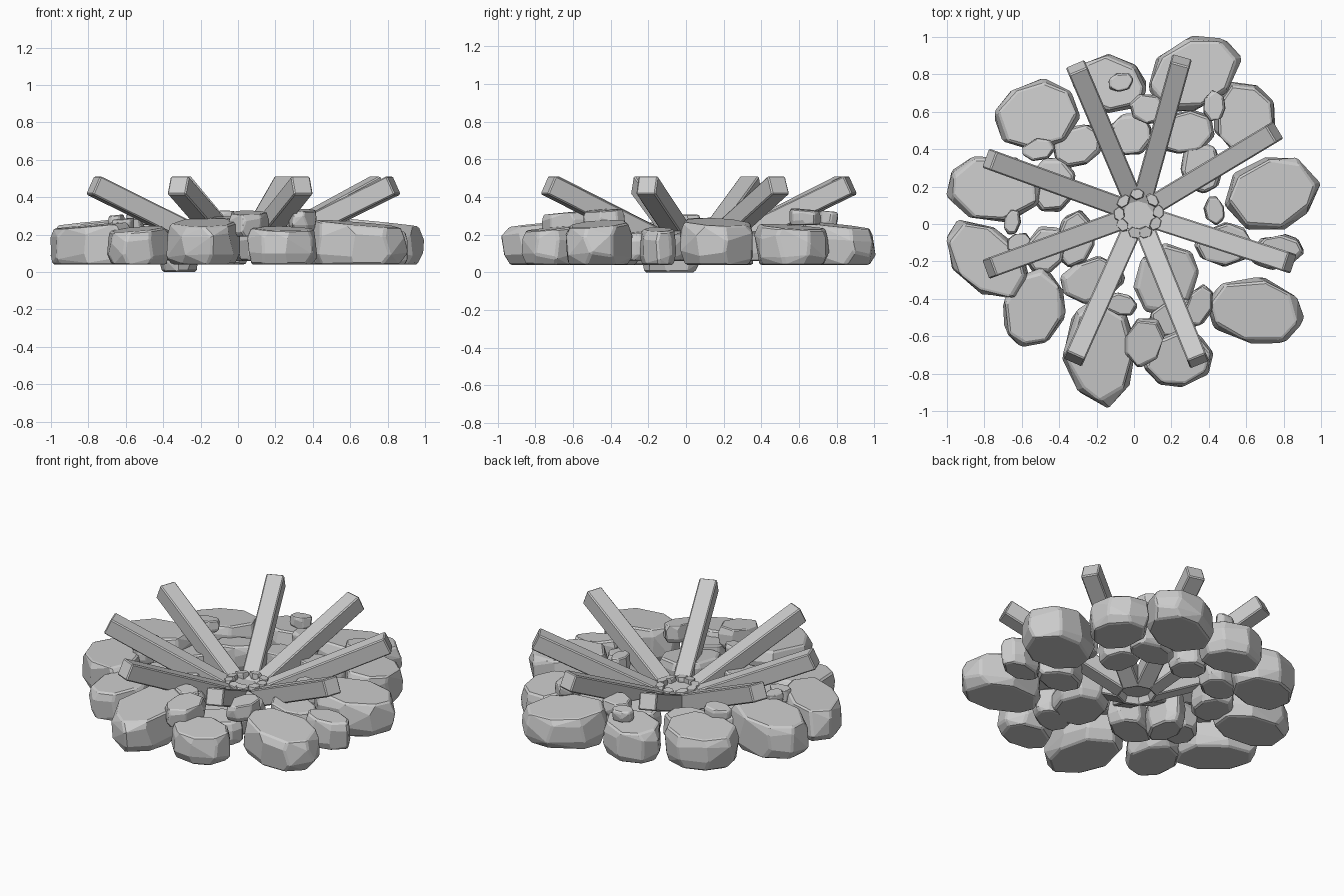
import bpy, bmesh, math, random
from mathutils import Vector, Matrix

if "Cube" in bpy.data.objects:
    bpy.data.objects.remove(bpy.data.objects["Cube"])

random.seed(11)


def finish(bm, name, bevel):
    me = bpy.data.meshes.new(name)
    bm.to_mesh(me)
    bm.free()
    ob = bpy.data.objects.new(name, me)
    bpy.context.collection.objects.link(ob)
    if bevel:
        mod = ob.modifiers.new("worn_edges", 'BEVEL')
        mod.width = bevel
        mod.segments = 1
        mod.limit_method = 'ANGLE'
        mod.angle_limit = math.radians(35)
    return ob


def stone(name, x, y, a, b, rot, z0, z1, n=8, bevel=0.01):
    """Chipped boulder: convex hull of four jittered rings, top sloping outward."""
    rings = [(0.0, 0.88), (0.28, 1.0), (0.74, 1.0), (1.0, 0.9)]
    shape = [random.uniform(.95, 1.06) for _ in range(n)]
    pts = []
    start = random.random()
    for t, s in rings:
        for i in range(n):
            ang = 2 * math.pi * (i + start + random.uniform(-.16, .16)) / n
            r = s * shape[i] * random.uniform(0.96, 1.04)
            h = t if t in (0, 1) else t + random.uniform(-.12, .08)
            pts.append(Vector((r * math.cos(ang), r * math.sin(ang), h)))
    # Fit the jittered outline to its footprint
    for ax, half in ((0, a), (1, b)):
        lo, hi = min(p[ax] for p in pts), max(p[ax] for p in pts)
        for p in pts:
            p[ax] = ((p[ax] - lo) / (hi - lo) * 2 - 1) * half
    turn = Matrix.Rotation(math.radians(rot), 3, 'Z')
    out = Vector((x, y, 0)).normalized()
    bm = bmesh.new()
    for p in pts:
        q = turn @ p
        slope = (a + b) / 2 + q.dot(out)
        bm.verts.new((x + q.x, y + q.y, z0 + (z1 - z0 - 0.1 * slope) * p.z))
    bmesh.ops.convex_hull(bm, input=bm.verts[:])
    loose = [v for v in bm.verts if not v.link_faces]
    bmesh.ops.delete(bm, geom=loose, context='VERTS')
    bmesh.ops.dissolve_limit(bm, angle_limit=math.radians(11),
                             verts=bm.verts[:], edges=bm.edges[:])
    return finish(bm, name, bevel)


# Outer ring of large stones: x, y, half length, half width, turn, top
outer = [
    (.325, .81, .26, .18, 28, .27), (.59, .56, .20, .165, 90, .26),
    (.74, .16, .265, .20, 14, .29), (.76, -.15, .15, .09, 12, .24),
    (.65, -.46, .265, .18, -10, .28), (.235, -.72, .19, .15, 20, .25),
    (-.185, -.69, .30, .20, 95, .29), (-.53, -.45, .22, .17, 70, .25),
    (-.785, -.19, .26, .165, -42, .27), (-.75, .19, .25, .175, -5, .29),
    (-.52, .58, .22, .18, 18, .28), (-.13, .75, .20, .155, -12, .27),
]
for i, (x, y, a, b, r, top) in enumerate(outer):
    stone(f"outer_stone_{i + 1}", x, y, a, b, r, .04, top)

# Inner ring of medium stones
inner = [
    (.27, .49, .16, .11, 15), (-.02, .48, .12, .12, 70), (-.30, .42, .14, .11, 20),
    (-.43, .21, .15, .12, 80), (-.31, -.08, .16, .105, 80), (-.47, -.14, .14, .11, 60),
    (-.22, -.30, .17, .12, 15), (.17, -.30, .20, .17, 60), (.48, -.11, .16, .12, 5),
    (.36, .30, .14, .11, 100), (.22, -.50, .15, .11, 20),
]
for i, (x, y, a, b, r) in enumerate(inner):
    base = 0.0 if i == 4 else 0.06
    stone(f"inner_stone_{i + 1}", x, y, a, b, r, base, .23)

# Small stones wedged on top and between
small = [
    (.05, -.63, .14, .10, 70, .19, .33), (.07, .62, .10, .08, -20, .20, .31),
    (.43, .63, .085, .06, 80, .25, .34), (-.51, .40, .09, .06, 10, .25, .33),
    (-.07, .76, .07, .05, 15, .25, .33), (-.65, .01, .07, .045, 80, .20, .31),
    (-.07, -.43, .09, .06, -10, .20, .30), (.35, -.44, .12, .07, 70, .22, .34),
    (.43, .07, .08, .055, 100, .18, .29), (-.62, -.10, .07, .05, 20, .20, .29),
]
for i, (x, y, a, b, r, z0, z1) in enumerate(small):
    stone(f"small_stone_{i + 1}", x, y, a, b, r, z0, z1, n=7, bevel=.006)

# Square logs fanning up and outward from the hub
HUB = Vector((.025, .055, 0))
for i, deg in enumerate((-18, 31, 74.5, 113, 160, 200, 246, 292)):
    d = Vector((math.cos(math.radians(deg)), math.sin(math.radians(deg)), 0))
    p0 = HUB + d * .08 + Vector((0, 0, .105))
    p1 = HUB + d * .85 + Vector((0, 0, .464))
    axis = p1 - p0
    rot = axis.to_track_quat('X', 'Z').to_matrix().to_4x4()
    bm = bmesh.new()
    bmesh.ops.create_cube(bm, size=1, matrix=Matrix.Translation((p0 + p1) / 2) @ rot
                          @ Matrix.Diagonal((axis.length, .108, .108, 1)))
    finish(bm, f"log_{i + 1}", .007)

# Hub and ring of pebbles where the logs meet
stone("hub_stone", HUB.x, HUB.y, .12, .12, 0, .10, .175, n=10, bevel=.004)
for i, deg in enumerate((5, 45, 95, 140, 180, 215, 260, 290, 330)):
    t = math.radians(deg)
    stone(f"pebble_{i + 1}", HUB.x + .105 * math.cos(t), HUB.y + .105 * math.sin(t),
          .04, .03, deg + 90, .14, .20, n=6, bevel=0)
